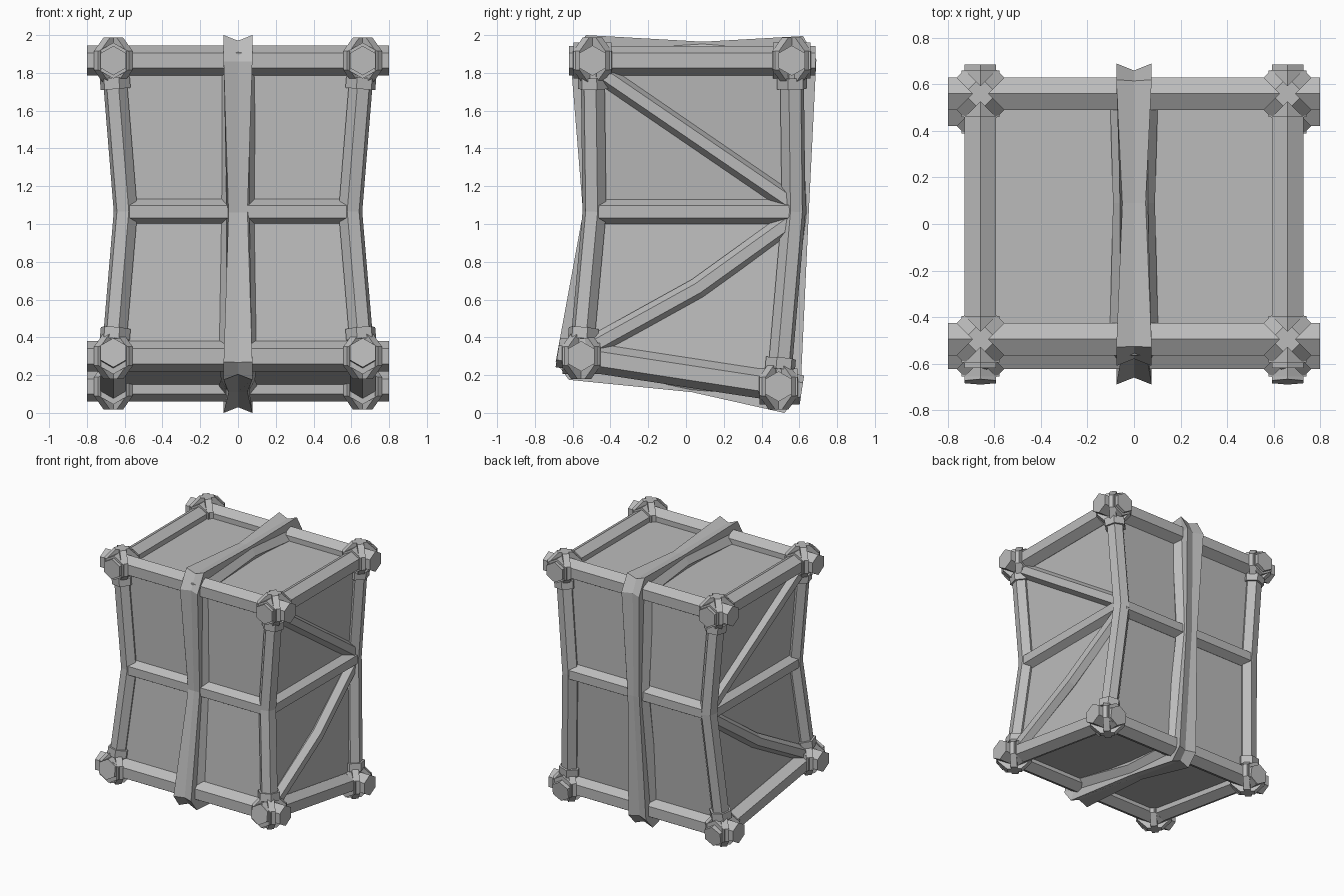
import bpy, bmesh, math
from mathutils import Vector as V

cube = bpy.data.objects.get("Cube")
if cube:
    bpy.data.objects.remove(cube, do_unlink=True)

grey = bpy.data.materials.new("plain_grey")
grey.use_nodes = True
col = (0.5, 0.5, 0.5, 1)
grey.diffuse_color = col
grey.node_tree.nodes["Principled BSDF"].inputs["Base Color"].default_value = col


def loft(name, rings, closed=False):
    """Skin a row of equal point rings, capped unless closed."""
    bm = bmesh.new()
    rows = [[bm.verts.new(p) for p in ring] for ring in rings]
    n = len(rows[0])
    for a in range(len(rows) if closed else len(rows) - 1):
        r, s = rows[a], rows[(a + 1) % len(rows)]
        for i in range(n):
            j = (i + 1) % n
            bm.faces.new((r[i], r[j], s[j], s[i]))
    if not closed:
        bm.faces.new(rows[0])
        bm.faces.new(rows[-1])
    bmesh.ops.recalc_face_normals(bm, faces=bm.faces)
    mesh = bpy.data.meshes.new(name)
    bm.to_mesh(mesh)
    bm.free()
    mesh.materials.append(grey)
    ob = bpy.data.objects.new(name, mesh)
    bpy.context.collection.objects.link(ob)
    return ob


def tangent(pts, i, closed):
    n = len(pts)
    a = pts[(i - 1) % n] if closed else pts[max(i - 1, 0)]
    b = pts[(i + 1) % n] if closed else pts[min(i + 1, n - 1)]
    return (b - a).normalized()


def bar(name, pts, r, ref=(0, 0, 1), sides=6, turn=0, closed=False):
    """Faceted bar along a path; the first corner points along ref."""
    pts = [V(p) for p in pts]
    rings = []
    for i, p in enumerate(pts):
        t = tangent(pts, i, closed)
        u = V(ref)
        u = (u - t * u.dot(t)).normalized()
        w = t.cross(u)
        angles = [turn + math.tau * k / sides for k in range(sides)]
        rings.append([p + (u * math.cos(a) + w * math.sin(a)) * r for a in angles])
    return loft(name, rings, closed)


# Corner post axes: (x, y, z) at top, middle and bottom
AXES = {"front": [(0.66, -0.495, 1.865), (0.595, -0.485, 1.065), (0.66, -0.555, 0.30)],
        "back": [(0.66, 0.56, 1.865), (0.595, 0.57, 1.065), (0.66, 0.49, 0.14)]}


def mirrored(p, s):
    return V((p[0] * s, p[1], p[2]))


# Pinched inner box
def level(k):
    f, b = AXES["front"][k], AXES["back"][k]
    return [(-f[0], f[1], f[2]), f, b, (-b[0], b[1], b[2])]


loft("inner_box", [level(0), level(1), level(2)])

# Posts, collars and lashed corner joints
for end, axis in AXES.items():
    out = -1 if end == "front" else 1
    for s, side in ((1, "left"), (-1, "right")):
        tag = f"{end}_{side}"
        pts = [mirrored(p, s) for p in axis]
        bar("post_" + tag, pts, 0.065, (s, out, 0))
        for k, where in ((0, "top"), (2, "bottom")):
            c = pts[k]
            d = (pts[1] - c).normalized()
            bar(f"collar_{where}_{tag}", [c + d * h for h in (0.09, 0.105, 0.135, 0.15)],
                0.082, (s, out, 0))
            # Knot core and two crossed lashings
            core = [c + V((0, out * h, 0)) for h in (-0.1, 0.1)]
            bar(f"knot_{where}_{tag}", core, 0.095)
            for q in (1, -1):
                u = V((1, q, 0)).normalized()
                loop = []
                for i in range(8):
                    a = math.tau * (i + 0.5) / 8
                    loop.append(c + (u * math.cos(a) + V((0, 0, 1)) * math.sin(a)) * 0.107)
                bar(f"lashing_{where}_{tag}_{'a' if q > 0 else 'b'}", loop, 0.034,
                    u.cross(V((0, 0, 1))), 4, math.pi / 4, True)

    # Cross rails at top and bottom
    for k, where in ((0, "top"), (2, "bottom")):
        x, y, z = axis[k]
        bar(f"{end}_rail_{where}", [(-0.8, y, z), (0.8, y, z)], 0.08)
    x, y, z = axis[1]
    bar(f"{end}_rail_middle", [(-x, y, z), (x, y, z)], 0.067)

# Side rails and bent braces
for s, side in ((1, "left"), (-1, "right")):
    for k, where in ((0, "top"), (1, "middle"), (2, "bottom")):
        f, b = (mirrored(AXES[e][k], s) for e in ("front", "back"))
        d = (b - f).normalized() * (0 if k == 1 else 0.125)
        bar(f"{side}_rail_{where}", [f - d, b + d], 0.067 if k == 1 else 0.078)
    upper = [(0.655, -0.45, 1.80), (0.595, 0.56, 1.11)]
    lower = [(0.595, 0.56, 1.02), (0.635, 0.06, 0.66), (0.655, -0.5, 0.35)]
    bar(f"{side}_brace_upper", [mirrored(p, s) for p in upper], 0.055)
    bar(f"{side}_brace_lower", [mirrored(p, s) for p in lower], 0.055)

# Centre strap: outer (y, z) path, with a flag for flared corners
STRAP = [(-0.53, 2.0, 1), (0.09, 1.965, 0), (0.62, 1.995, 1), (0.69, 1.87, 1),
         (0.65, 1.06, 0), (0.605, 0.09, 1), (0.52, 0.0, 1), (0.03, 0.11, 0),
         (-0.62, 0.175, 1), (-0.69, 0.27, 1), (-0.545, 1.06, 0), (-0.61, 1.86, 1)]
# Half sections as (half width, depth) from the ridge inwards
PLAIN = [(0.05, 0), (0.06, 0.012), (0.09, 0.065), (0.05, 0.15)]
FLARED = [(0.076, 0), (0.06, 0.085), (0.105, 0.14), (0.05, 0.2)]
path = [V((0, y, z)) for y, z, f in STRAP]
rings = []
for i, p in enumerate(path):
    t = tangent(path, i, True)
    inward = V((0, t.z, -t.y))
    if inward.dot(V((0, 0, 1.0)) - p) < 0:
        inward = -inward
    flare = STRAP[i][2]
    half = FLARED if flare else PLAIN
    section = [(0, 0.03 * flare)] + half + [(-w, d) for w, d in reversed(half)]
    rings.append([p + V((w, 0, 0)) + inward * d for w, d in section])
loft("centre_strap", rings, True)
